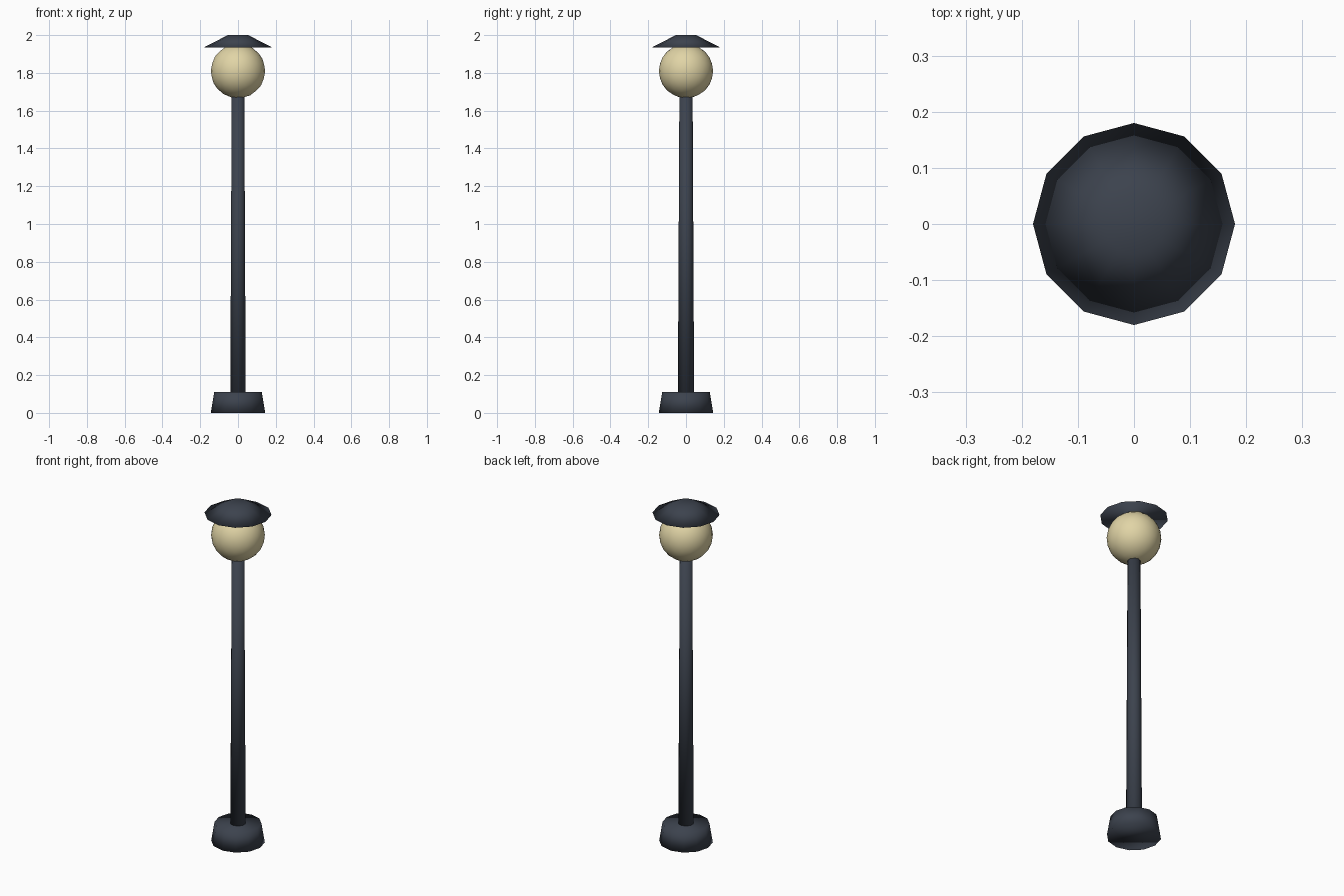
import bpy

cube = bpy.data.objects.get("Cube")
if cube:
    bpy.data.objects.remove(cube, do_unlink=True)


def make_material(name, color):
    mat = bpy.data.materials.new(name)
    mat.use_nodes = True
    mat.diffuse_color = (*color, 1)
    mat.node_tree.nodes["Principled BSDF"].inputs["Base Color"].default_value = (*color, 1)
    return mat


slate = make_material("dark_slate", (0.045, 0.055, 0.075))
cream = make_material("warm_cream", (0.75, 0.66, 0.38))


def finish(name, mat):
    """Name the active object, smooth all of it and give it its colour."""
    obj = bpy.context.object
    obj.name = obj.data.name = name
    obj.data.materials.append(mat)
    bpy.ops.object.shade_smooth()
    return obj


def tapered(name, sides, r_bottom, r_top, z_bottom, z_top):
    """Closed tapered cylinder between two heights."""
    bpy.ops.mesh.primitive_cone_add(
        vertices=sides, radius1=r_bottom, radius2=r_top,
        depth=z_top - z_bottom, location=(0, 0, (z_bottom + z_top) / 2))
    return finish(name, slate)


# Foot, post and shade
tapered("base", 12, 0.144, 0.126, 0, 0.11)
tapered("post", 10, 0.043, 0.035, 0.09, 1.69)
tapered("shade", 12, 0.18, 0.054, 1.935, 2.0)

# Glowing globe
bpy.ops.mesh.primitive_ico_sphere_add(subdivisions=3, radius=0.144, location=(0, 0, 1.81))
finish("globe", cream)
